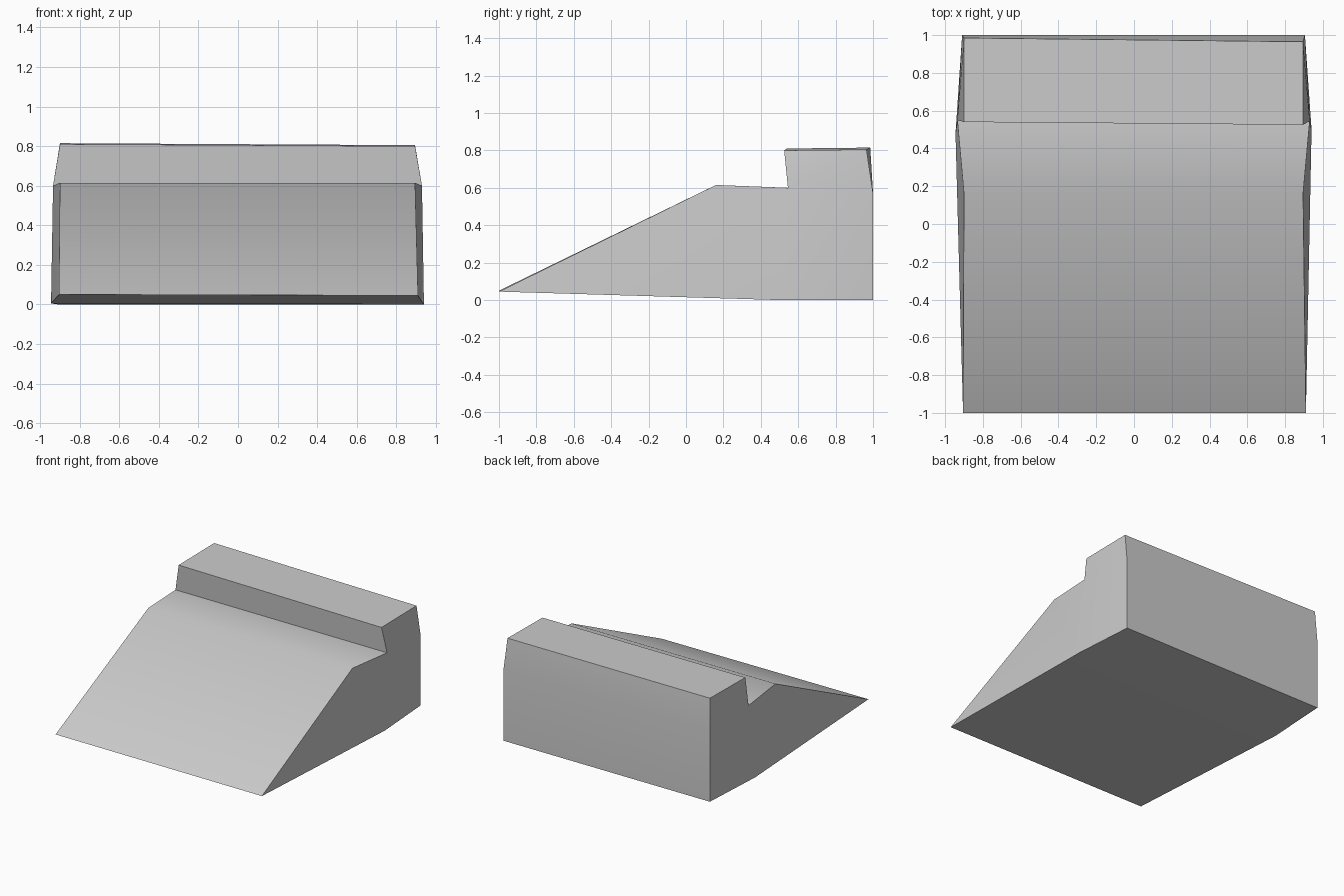
import bpy, bmesh, math

if "Cube" in bpy.data.objects:
    bpy.data.objects.remove(bpy.data.objects["Cube"])

# Side profile corners: y, z at the left end and the right end, with each end's x
# (x_left, y_left, z_left), (x_right, y_right, z_right)
PROFILE = [
    ((-0.905, -1.0, 0.05), (0.91, -1.0, 0.045)),     # ramp tip
    ((-0.945, 0.48, 0.005), (0.94, 0.50, 0.0)),      # underside bend
    ((-0.91, 1.0, 0.0), (0.905, 1.0, 0.0)),          # back foot
    ((-0.91, 1.0, 0.57), (0.905, 1.0, 0.57)),        # back bend
    ((-0.90, 0.985, 0.815), (0.895, 0.965, 0.805)),  # ridge back
    ((-0.90, 0.54, 0.81), (0.895, 0.525, 0.80)),     # ridge front
    ((-0.935, 0.55, 0.60), (0.93, 0.545, 0.60)),     # notch
    ((-0.90, 0.16, 0.615), (0.895, 0.16, 0.615)),    # ramp crest
]
# How each end is split into flat pieces
END_PIECES = [(0, 1, 7), (1, 6, 7), (1, 2, 3), (1, 3, 6), (3, 4, 6), (4, 5, 6)]

grey = bpy.data.materials.new("grey")
grey.diffuse_color = (0.60, 0.60, 0.60, 1)
grey.use_nodes = True
grey.node_tree.nodes["Principled BSDF"].inputs["Base Color"].default_value = grey.diffuse_color

# Wedge body with a raised rear ridge
bm = bmesh.new()
left = [bm.verts.new(a) for a, b in PROFILE]
right = [bm.verts.new(b) for a, b in PROFILE]
n = len(PROFILE)
for i in range(n):
    j = (i + 1) % n
    bm.faces.new((left[i], left[j], right[j], right[i]))
for piece in END_PIECES:
    bm.faces.new([left[i] for i in reversed(piece)])
    bm.faces.new([right[i] for i in piece])
bmesh.ops.recalc_face_normals(bm, faces=bm.faces)
mesh = bpy.data.meshes.new("wedge_body")
bm.to_mesh(mesh)
bm.free()
mesh.materials.append(grey)
body = bpy.data.objects.new("wedge_body", mesh)
bpy.context.collection.objects.link(body)

# Soft bend over the ramp crest, crisp edges elsewhere
bpy.context.view_layer.objects.active = body
body.select_set(True)
bpy.ops.object.shade_smooth_by_angle(angle=math.radians(35))
